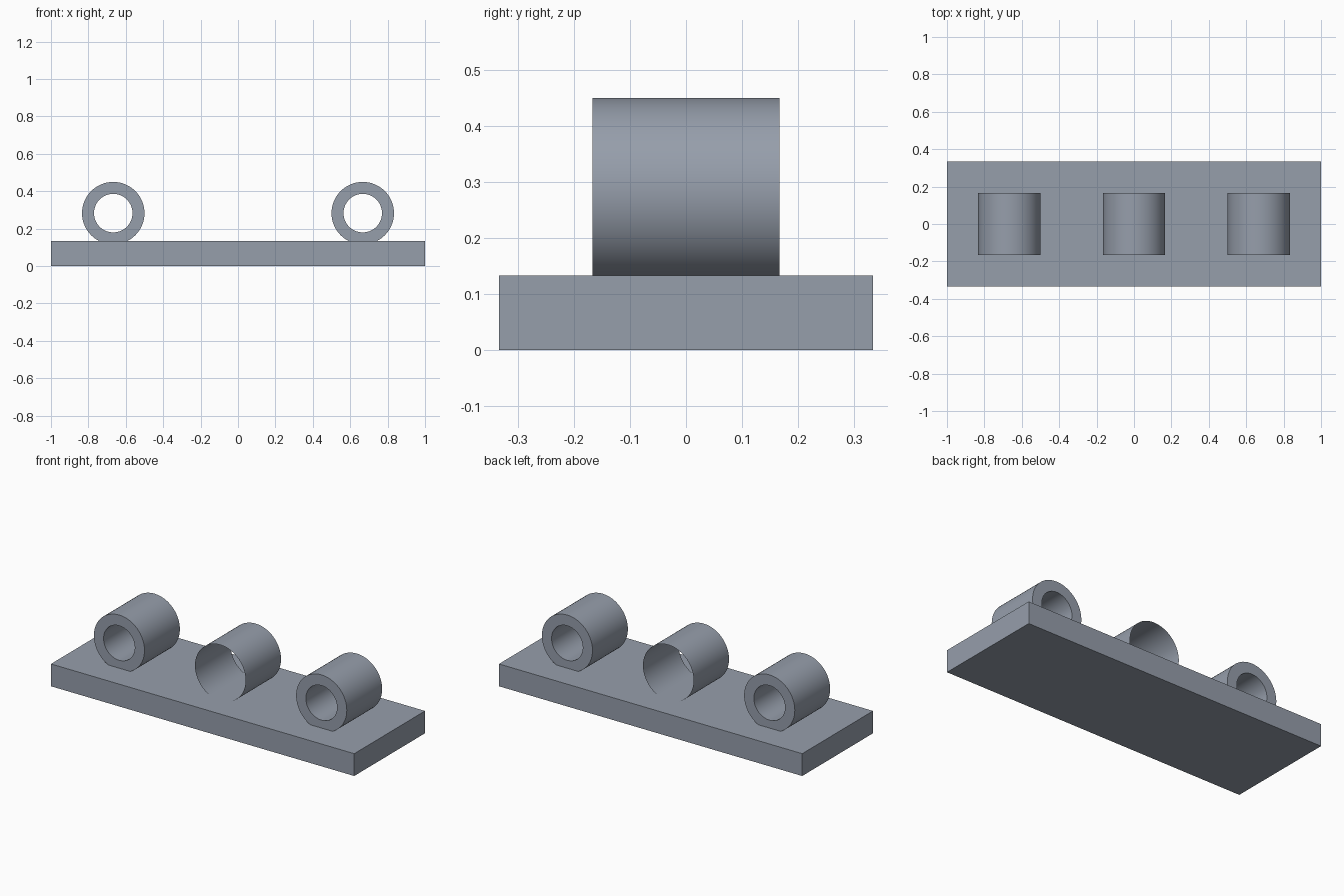
import bpy
import bmesh
import math

cube = bpy.data.objects.get("Cube")
if cube:
    bpy.data.objects.remove(cube, do_unlink=True)

BASE = (2.0, 0.667, 0.133)
OUTER, INNER, LENGTH = 0.167, 0.103, 0.333
CENTRE_Z = 0.283
SPACING = 0.667
SIDES = 64

# One painted grey for everything
grey = bpy.data.materials.new("slate grey")
grey.use_nodes = True
colour = (0.305, 0.342, 0.407, 1.0)
grey.diffuse_color = colour
grey.node_tree.nodes["Principled BSDF"].inputs["Base Color"].default_value = colour


def make_object(name, bm, location):
    mesh = bpy.data.meshes.new(name)
    bm.to_mesh(mesh)
    bm.free()
    mesh.materials.append(grey)
    obj = bpy.data.objects.new(name, mesh)
    bpy.context.collection.objects.link(obj)
    obj.location = location
    return obj


def ring(bm, radius, y, angles):
    return [bm.verts.new((radius * math.cos(a), y, radius * math.sin(a))) for a in angles]


def strip(bm, first, second, closed):
    """Join two matching rows of points with quads."""
    count = len(first)
    for i in range(count if closed else count - 1):
        j = (i + 1) % count
        bm.faces.new((first[i], first[j], second[j], second[i]))


def smooth(obj):
    bpy.ops.object.select_all(action="DESELECT")
    obj.select_set(True)
    bpy.context.view_layer.objects.active = obj
    bpy.ops.object.shade_smooth_by_angle(angle=math.radians(30))


# Base plate
bm = bmesh.new()
bmesh.ops.create_cube(bm, size=1)
bmesh.ops.scale(bm, vec=BASE, verts=bm.verts)
make_object("base_plate", bm, (0, 0, BASE[2] / 2))

# Thick-walled tubes at both ends, sunk slightly into the plate
full = [math.tau * i / SIDES for i in range(SIDES)]
for name, side in (("left_tube", 1), ("right_tube", -1)):
    bm = bmesh.new()
    loops = [ring(bm, r, y * LENGTH / 2, full)
             for r, y in ((OUTER, -1), (OUTER, 1), (INNER, 1), (INNER, -1))]
    for i in range(4):
        strip(bm, loops[i], loops[(i + 1) % 4], True)
    bmesh.ops.recalc_face_normals(bm, faces=bm.faces)
    smooth(make_object(name, bm, (side * SPACING, 0, CENTRE_Z)))

# Paper-thin middle sleeve, open below where it meets the plate
start = -math.asin((CENTRE_Z - BASE[2]) / OUTER)
sweep = math.pi - 2 * start
arc = [start + sweep * i / SIDES for i in range(SIDES + 1)]
bm = bmesh.new()
strip(bm, ring(bm, OUTER, -LENGTH / 2, arc), ring(bm, OUTER, LENGTH / 2, arc), False)
for face in bm.faces:
    centre = face.calc_center_median()
    face.normal_update()
    if face.normal.x * centre.x + face.normal.z * centre.z < 0:
        face.normal_flip()
smooth(make_object("middle_sleeve", bm, (0, 0, CENTRE_Z)))
